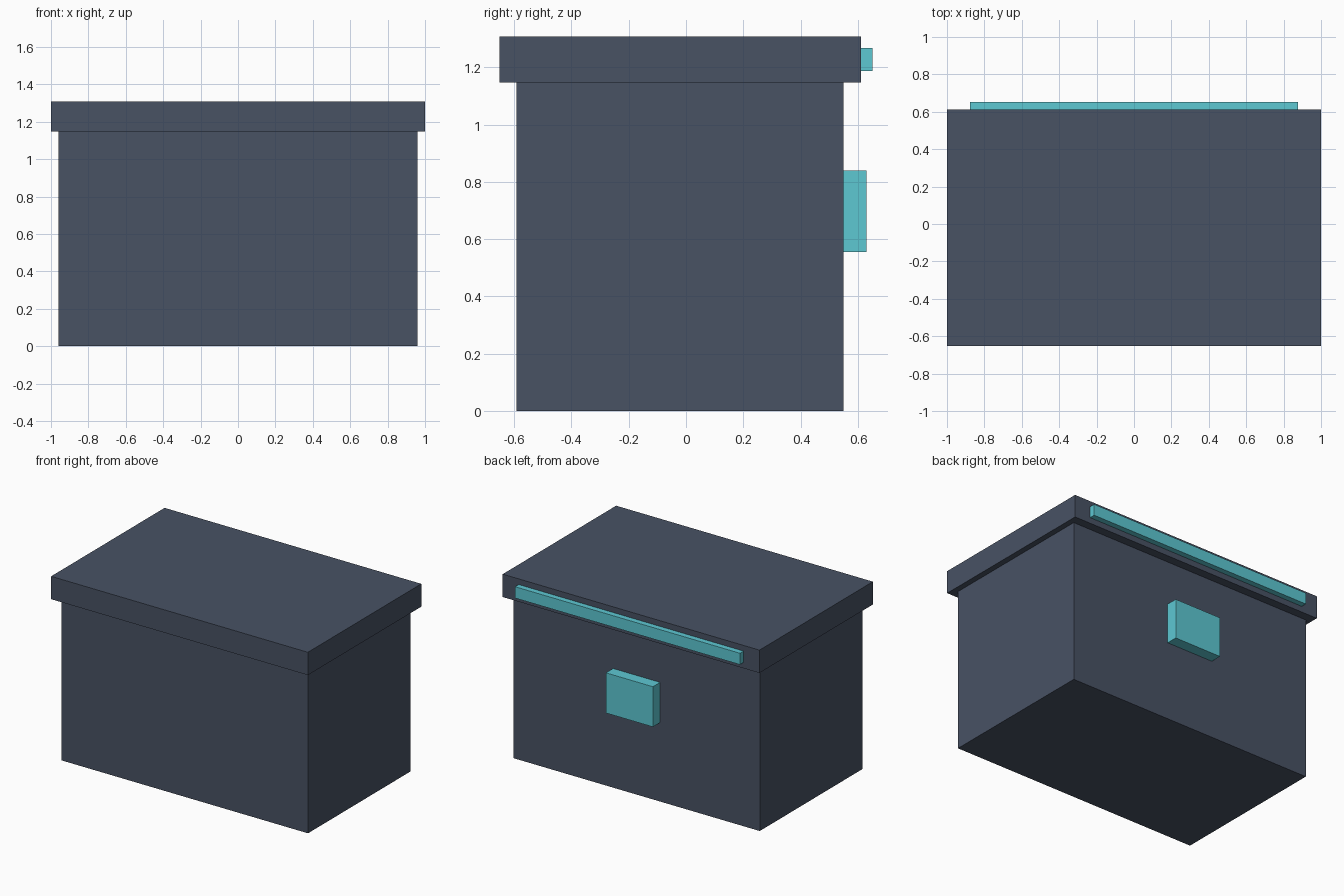
import bpy

if "Cube" in bpy.data.objects:
    bpy.data.objects.remove(bpy.data.objects["Cube"])


def material(name, color):
    mat = bpy.data.materials.new(name)
    mat.diffuse_color = color
    mat.use_nodes = True
    mat.node_tree.nodes["Principled BSDF"].inputs["Base Color"].default_value = mat.diffuse_color
    return mat


def box(name, x, y, z, mat):
    """Box spanning the (min, max) ranges x, y and z."""
    ranges = (x, y, z)
    bpy.ops.mesh.primitive_cube_add(size=1, location=[(a + b) / 2 for a, b in ranges])
    obj = bpy.context.object
    obj.name = name
    obj.scale = [b - a for a, b in ranges]
    bpy.ops.object.transform_apply(location=False, rotation=False, scale=True)
    obj.data.materials.append(mat)
    return obj


slate = material("slate", (0.065, 0.084, 0.127, 1))
teal = material("teal", (0.11, 0.58, 0.65, 1))

# Crate body and overhanging lid
box("body", (-0.96, 0.96), (-0.592, 0.55), (0, 1.147), slate)
box("lid", (-1, 1), (-0.651, 0.611), (1.147, 1.308), slate)

# Light strip along the back of the lid, square panel below it
box("lid_strip", (-0.876, 0.876), (0.611, 0.651), (1.188, 1.268), teal)
box("back_panel", (-0.183, 0.183), (0.55, 0.63), (0.556, 0.839), teal)
